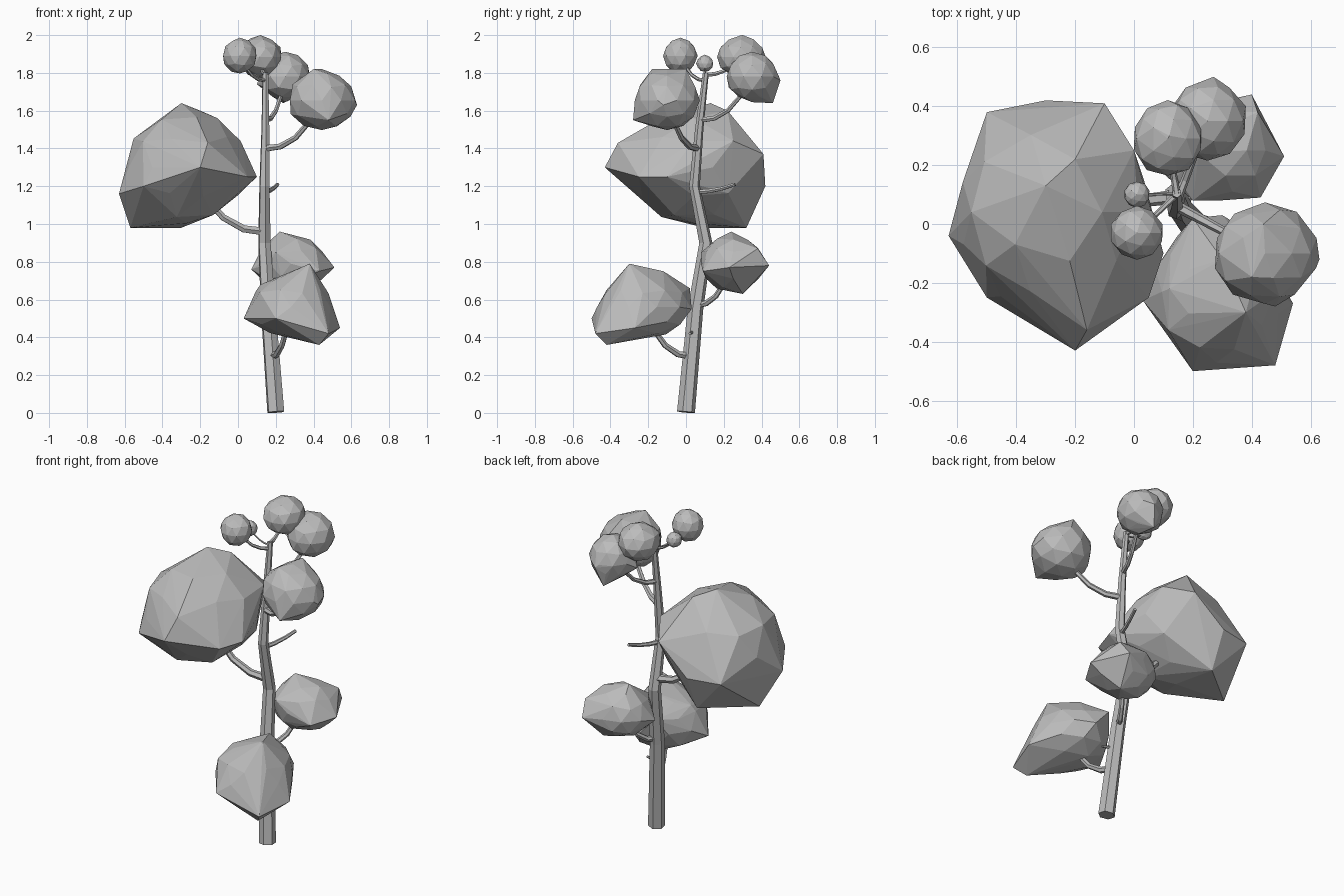
import bpy
import bmesh
import random
from mathutils import Vector

random.seed(4)

cube = bpy.data.objects.get("Cube")
if cube:
    bpy.data.objects.remove(cube, do_unlink=True)

# One plain grey for the whole tree
grey = bpy.data.materials.new("plain_grey")
grey.use_nodes = True
grey.diffuse_color = (0.5, 0.5, 0.5, 1)
shader = next(node for node in grey.node_tree.nodes if node.type == "BSDF_PRINCIPLED")
shader.inputs["Base Color"].default_value = grey.diffuse_color

# Bent centre line of the trunk, from the ground up
trunk_line = [Vector(place) for place in (
    (0.2, 0, 0.004), (0.16, 0.05, 0.55), (0.14, 0.105, 0.9),
    (0.14, 0.045, 1.2), (0.145, 0.07, 1.5), (0.145, 0.105, 1.8))]


def trunk_at(height):
    """Point on the trunk's centre line at a given height."""
    for low, high in zip(trunk_line, trunk_line[1:]):
        if height <= high.z:
            return low.lerp(high, (height - low.z) / (high.z - low.z))


def limb(name, path, thick, thin):
    """Six-sided tapering tube along a path."""
    curve = bpy.data.curves.new(name, "CURVE")
    curve.dimensions = "3D"
    curve.bevel_depth = 1
    curve.bevel_resolution = 1
    curve.use_fill_caps = True
    spline = curve.splines.new("POLY")
    spline.points.add(len(path) - 1)
    spline.use_smooth = False
    for index, (point, place) in enumerate(zip(spline.points, path)):
        point.co = (*place, 1)
        point.radius = thick + (thin - thick) * index / (len(path) - 1)
    curve.materials.append(grey)
    limb_object = bpy.data.objects.new(name, curve)
    bpy.context.collection.objects.link(limb_object)
    # Turn the curve into a mesh
    bpy.ops.object.select_all(action="DESELECT")
    limb_object.select_set(True)
    bpy.context.view_layer.objects.active = limb_object
    bpy.ops.object.convert(target="MESH")


def branch(name, height, tip, thick, sag, reach):
    """Limb that leaves the trunk nearly level and curves up towards its tip."""
    start = trunk_at(height)
    path = []
    for step in range(4):
        along = reach * step / 3
        place = start.lerp(Vector(tip), along)
        place.z = start.z + (tip[2] - start.z) * along ** sag
        path.append(place)
    limb(name, path, thick, thick * 0.7)


def foliage(name, centre, radii, corners):
    """Faceted clump: a rough ellipsoid drawn out to a few corners."""
    bm = bmesh.new()
    bmesh.ops.create_icosphere(bm, subdivisions=2, radius=1)
    bmesh.ops.delete(bm, geom=bm.edges[:], context="EDGES_FACES")
    for vert in bm.verts:
        vert.co = [middle + radius * part * random.uniform(0.95, 1.04)
                   for middle, radius, part in zip(centre, radii, vert.co)]
    for corner in corners:
        bm.verts.new(corner)
    # Wrap everything in a convex skin and drop the points left inside
    bmesh.ops.convex_hull(bm, input=bm.verts[:])
    inside = [vert for vert in bm.verts if not vert.link_faces]
    bmesh.ops.delete(bm, geom=inside, context="VERTS")
    bmesh.ops.recalc_face_normals(bm, faces=bm.faces[:])
    mesh = bpy.data.meshes.new(name)
    bm.to_mesh(mesh)
    bm.free()
    mesh.materials.append(grey)
    clump_object = bpy.data.objects.new(name, mesh)
    bpy.context.collection.objects.link(clump_object)


def clump_on_branch(name, height, centre, radii, *corners):
    """Foliage clump with the branch that holds it to the trunk."""
    foliage(name + "_clump", centre, radii, corners)
    thick = min(0.024, radii[2] * 0.12)
    branch(name + "_branch", height, centre, thick, sag=2.4, reach=0.8)


limb("trunk", trunk_line, 0.048, 0.016)

# Bare twigs
branch("low_twig", 0.43, (0.25, 0.02, 0.42), 0.01, sag=1, reach=1)
branch("middle_twig", 1.17, (0.21, 0.26, 1.21), 0.014, sag=2, reach=1)

# Large side clump
clump_on_branch(
    "large_side", 0.96, (-0.27, 0.04, 1.3), (0.32, 0.34, 0.3),
    (-0.3, 0.13, 1.64), (-0.2, 0.22, 1.6), (-0.5, 0.07, 1.44),
    (-0.5, 0.38, 1.2), (-0.1, 0.41, 1.37), (-0.3, 0.42, 1.2),
    (0.1, -0.1, 1.25), (0, 0.25, 1.44), (0.05, -0.25, 1.25),
    (-0.16, -0.36, 1.43), (-0.2, -0.43, 1.3), (-0.5, -0.25, 1.2),
    (-0.63, -0.04, 1.16), (-0.57, 0.1, 0.98), (-0.3, 0.32, 0.98))

# Lower clumps
clump_on_branch(
    "low_front", 0.3, (0.28, -0.23, 0.56), (0.22, 0.24, 0.17),
    (0.38, -0.3, 0.79), (0.3, -0.12, 0.75), (0.2, 0.02, 0.66),
    (0.3, 0.03, 0.55), (0.03, -0.26, 0.5), (0.12, -0.22, 0.68),
    (0.2, -0.5, 0.5), (0.48, -0.48, 0.42), (0.43, -0.42, 0.36),
    (0.54, -0.27, 0.45))
clump_on_branch(
    "low_back", 0.57, (0.28, 0.25, 0.79), (0.19, 0.17, 0.15),
    (0.4, 0.44, 0.78), (0.51, 0.23, 0.77), (0.22, 0.24, 0.96),
    (0.07, 0.2, 0.76), (0.2, 0.08, 0.85), (0.43, 0.09, 0.75),
    (0.35, 0.3, 0.63), (0.42, 0.38, 0.87))

# Upper clumps
clump_on_branch(
    "upper_front", 1.4, (0.445, -0.1, 1.655), (0.18, 0.17, 0.16),
    (0.48, -0.28, 1.55), (0.44, 0, 1.82), (0.4, -0.18, 1.82),
    (0.63, -0.12, 1.63))
clump_on_branch(
    "upper_back", 1.55, (0.25, 0.35, 1.78), (0.13, 0.14, 0.13),
    (0.27, 0.5, 1.76), (0.1, 0.33, 1.74), (0.24, 0.46, 1.64),
    (0.38, 0.4, 1.78))

# Crown clumps
clump_on_branch(
    "crown_back", 1.79, (0.115, 0.29, 1.885), (0.12, 0.13, 0.11),
    (0.12, 0.3, 2), (0, 0.27, 1.87))
clump_on_branch("crown_front", 1.76, (0.01, -0.03, 1.89), (0.09, 0.09, 0.095))
clump_on_branch("crown_bud", 1.78, (0.01, 0.1, 1.85), (0.045, 0.045, 0.045))
